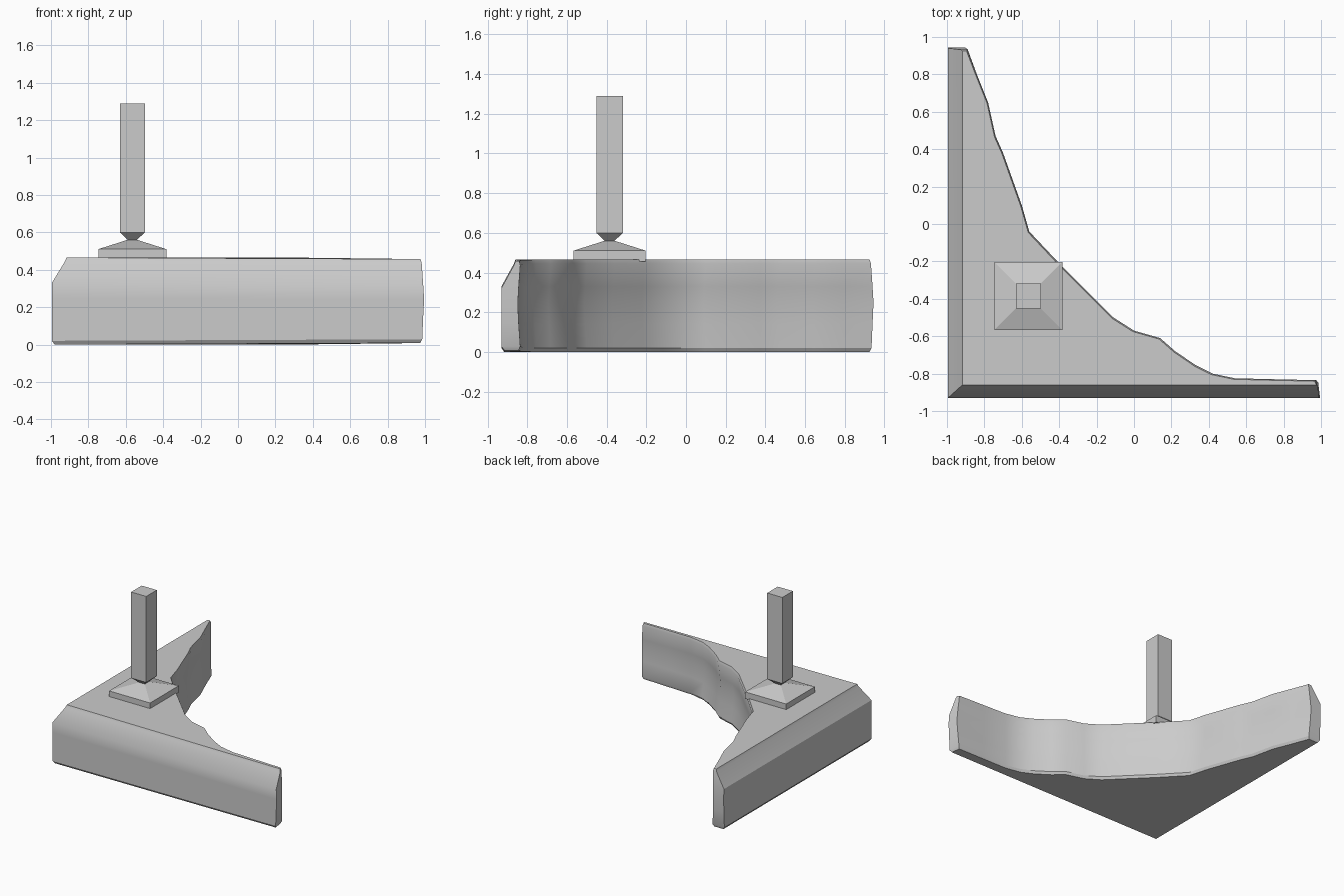
import bpy, bmesh, math

if "Cube" in bpy.data.objects:
    bpy.data.objects.remove(bpy.data.objects["Cube"])

grey = bpy.data.materials.new("stone grey")
grey.diffuse_color = (0.6, 0.6, 0.6, 1)
grey.use_nodes = True
grey.node_tree.nodes["Principled BSDF"].inputs["Base Color"].default_value = grey.diffuse_color


def loft(name, rings, smooth=False):
    """Skin a stack of equal-length point rings and cap both ends."""
    bm = bmesh.new()
    loops = [[bm.verts.new(p) for p in ring] for ring in rings]
    n = len(loops[0])
    for a, b in zip(loops, loops[1:]):
        for i in range(n):
            j = (i + 1) % n
            bm.faces.new((a[i], a[j], b[j], b[i]))
    bm.faces.new(loops[0][::-1])
    bm.faces.new(loops[-1])
    bmesh.ops.recalc_face_normals(bm, faces=bm.faces)
    me = bpy.data.meshes.new(name)
    bm.to_mesh(me)
    bm.free()
    ob = bpy.data.objects.new(name, me)
    bpy.context.collection.objects.link(ob)
    me.materials.append(grey)
    if smooth:
        bpy.ops.object.select_all(action='DESELECT')
        bpy.context.view_layer.objects.active = ob
        ob.select_set(True)
        bpy.ops.object.shade_smooth_by_angle(angle=math.radians(30))
    return ob


# Curved inner edge of the corner block, from right arm to back arm
inner = [(0.97, -0.835), (0.75, -0.83), (0.54, -0.825), (0.42, -0.80),
         (0.33, -0.755), (0.22, -0.68), (0.14, -0.61), (0.0, -0.57),
         (-0.11, -0.50), (-0.25, -0.36), (-0.40, -0.21), (-0.56, -0.04),
         (-0.60, 0.10), (-0.70, 0.38), (-0.74, 0.47), (-0.78, 0.65),
         (-0.84, 0.80), (-0.89, 0.93)]


def block_ring(z, bevel, recess, end):
    """Outline at height z: outer faces pulled in by bevel, inner by recess."""
    x0, y0 = -0.995 + bevel, -0.93 + bevel * 0.9
    curve = [(x - recess * 0.7, y - recess * 0.7) for x, y in inner]
    curve[0] = (end - 0.01, curve[0][1])
    curve[-1] = (curve[-1][0], end - 0.05)
    pts = [(x0, y0), (end, y0)] + curve + [(x0, end - 0.05)]
    # The right arm tapers slightly in height
    return [(x, y, z + (0.012 if z < 0.2 else -0.012) * max(0, x - 0.3))
            for x, y in pts]


# Corner block with a chamfered outer upper edge
loft("corner_block", [
    block_ring(0.0, 0.015, 0.012, 0.975),
    block_ring(0.02, 0.0, 0.0, 0.985),
    block_ring(0.14, 0.0, 0.012, 0.99),
    block_ring(0.25, 0.0, 0.018, 0.995),
    block_ring(0.33, 0.0, 0.012, 0.99),
    block_ring(0.445, 0.07, 0.0, 0.982),
    block_ring(0.465, 0.078, 0.008, 0.975),
], smooth=True)


def square(half, z, cx=-0.565, cy=-0.385):
    return [(cx + sx * half, cy + sy * half, z)
            for sx, sy in ((-1, -1), (1, -1), (1, 1), (-1, 1))]


# Square base plate with a low pyramid top
loft("post_base", [square(0.182, 0.455), square(0.182, 0.51),
                   square(0.025, 0.56)])
# Square post with a tapered foot
loft("post", [square(0.025, 0.56), square(0.067, 0.60), square(0.067, 1.29)])
